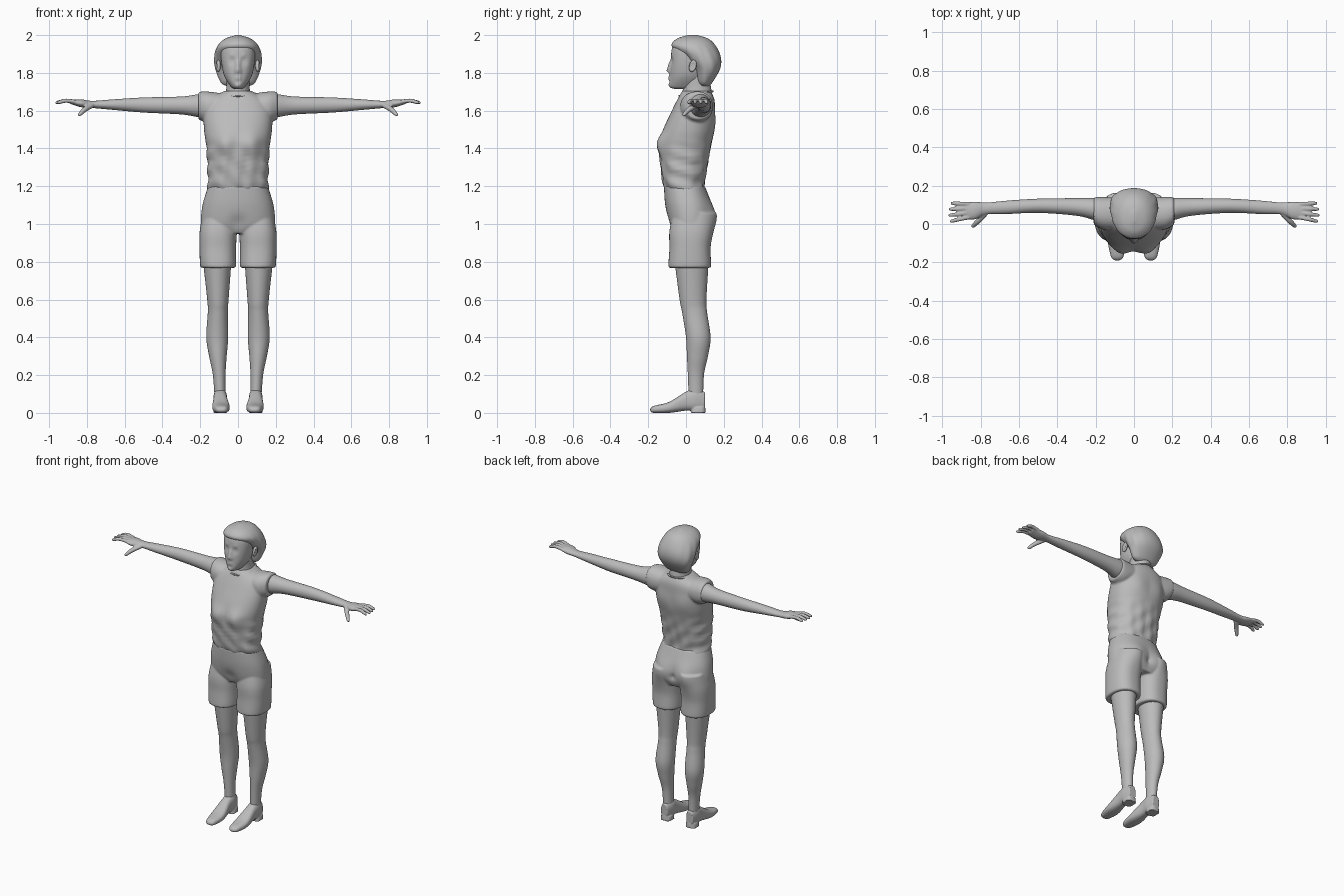
import bpy, bmesh, math
from mathutils import Vector

cube = bpy.data.objects.get("Cube")
if cube:
    bpy.data.objects.remove(cube, do_unlink=True)

grey = bpy.data.materials.new("plain_grey")
grey.use_nodes = True
grey.diffuse_color = (.5, .5, .5, 1)
grey.node_tree.nodes["Principled BSDF"].inputs["Base Color"].default_value = grey.diffuse_color


def spline(rows, steps):
    """Catmull-Rom interpolation through rows of numbers."""
    result = []
    for i in range(len(rows) - 1):
        before, start, end, after = rows[max(i - 1, 0)], rows[i], rows[i + 1], rows[min(i + 2, len(rows) - 1)]
        for step in range(steps):
            t = step / steps
            result.append([b + t / 2 * (c - a + t * (2 * a - 5 * b + 4 * c - d + t * (3 * (b - c) + d - a)))
                           for a, b, c, d in zip(before, start, end, after)])
    return result + [list(rows[-1])]


def skin(bm, rings):
    """Bridge consecutive rings of points and cap both ends."""
    rings = [[bm.verts.new(point) for point in ring] for ring in rings]
    for low, high in zip(rings, rings[1:]):
        for k in range(len(low)):
            bm.faces.new((low[k - 1], low[k], high[k], high[k - 1]))
    bm.faces.new(rings[0])
    bm.faces.new(rings[-1])


def circle(count):
    return [(math.cos(math.tau * k / count), math.sin(math.tau * k / count)) for k in range(count)]


def loft(bm, axis, rows, power=2, segments=64, side=1):
    """Rows hold position along the axis, then low and high extents on the other two axes."""
    def bend(value):
        return math.copysign(abs(value) ** (2 / power), value)

    rings = []
    for t, a_low, a_high, b_low, b_high in spline(rows, 8):
        ring = []
        for c, s in circle(segments):
            a = (a_low + a_high + (a_high - a_low) * bend(c)) / 2
            b = (b_low + b_high + (b_high - b_low) * bend(s)) / 2
            x, y, z = {"x": (t, a, b), "y": (a, t, b), "z": (a, b, t)}[axis]
            ring.append((x * side, y, z))
        rings.append(ring)
    skin(bm, rings)


def symmetric(rows):
    """Rows of height, half width, front and back."""
    return [(z, -width, width, front, back) for z, width, front, back in rows]


def tube(bm, rows):
    """Rounded tube through rows of x, y, z and radius."""
    points = spline(rows, 5)
    rings = []
    for i, (x, y, z, radius) in enumerate(points):
        ahead, behind = points[min(i + 1, len(points) - 1)], points[max(i - 1, 0)]
        along = (Vector(ahead[:3]) - Vector(behind[:3])).normalized()
        across = along.cross(Vector((0, 0, 1))).normalized()
        up = along.cross(across)
        rings.append([Vector((x, y, z)) + radius * (across * c + up * s) for c, s in circle(14)])
    skin(bm, rings)


def sculpt(bm, x, y, z, radius, push):
    """Soft brush on both sides, pushing along y."""
    for vert in bm.verts:
        offset = Vector((abs(vert.co.x) - x, vert.co.y - y, vert.co.z - z))
        vert.co.y += push * math.exp(-offset.length_squared / radius ** 2)


def clamp(value):
    return min(1, max(0, value))


def finish(name, bm, voxel=0, mirror=False):
    bmesh.ops.recalc_face_normals(bm, faces=bm.faces)
    for face in bm.faces:
        face.smooth = True
    mesh = bpy.data.meshes.new(name)
    bm.to_mesh(mesh)
    bm.free()
    mesh.materials.append(grey)
    part = bpy.data.objects.new(name, mesh)
    bpy.context.collection.objects.link(part)
    if voxel:
        blend = part.modifiers.new("blend", "REMESH")
        blend.mode, blend.voxel_size, blend.use_smooth_shade = "VOXEL", voxel, True
        soften = part.modifiers.new("soften", "SMOOTH")
        soften.factor, soften.iterations = .5, 3
    if mirror:
        part.modifiers.new("mirror", "MIRROR").use_mirror_merge = False


# Face, with nose, eyes, brows, lips and chin brushed in
bm = bmesh.new()
loft(bm, "z", symmetric([(1.715, .02, -.06, .05), (1.73, .04, -.085, .07), (1.79, .075, -.085, .1),
                         (1.88, .09, -.08, .1), (1.94, .085, -.07, .1), (1.97, .06, -.03, .1)]), 2.2, 120)
face_front = -.085
for height, push in ((1.85, -.01), (1.83, -.01), (1.813, -.018)):
    sculpt(bm, 0, face_front, height, .013, push)
sculpt(bm, .012, face_front, 1.808, .009, -.007)
sculpt(bm, .034, face_front, 1.863, .018, .014)
sculpt(bm, .034, -.07, 1.862, .01, -.006)
sculpt(bm, .035, face_front, 1.89, .015, -.005)
for height in (1.782, 1.767):
    sculpt(bm, .008, face_front, height, .01, -.006)
sculpt(bm, 0, face_front, 1.753, .01, .005)
sculpt(bm, 0, face_front, 1.735, .02, -.006)
finish("face", bm)

# Bobbed hair swept back behind the ears, with shallow combed strands
bm = bmesh.new()
loft(bm, "z", symmetric([(1.73, .06, .08, .12), (1.75, .09, .06, .14), (1.82, .12, .04, .18),
                         (1.88, .125, -.01, .185), (1.94, .11, -.075, .16), (1.98, .07, -.05, .12),
                         (2, .01, .01, .06)]), 2.1)
for vert in bm.verts:
    x, y, z = vert.co
    strand = math.sin(14 * math.atan2(y - .06, abs(x)) + 30 * z) * clamp(15 * (1.97 - z))
    vert.co.x *= 1 + .015 * strand
finish("hair", bm)

# Ears
bm = bmesh.new()
bmesh.ops.create_uvsphere(bm, u_segments=20, v_segments=14, radius=1)
for vert in bm.verts:
    x, y, z = vert.co
    dish = .5 if x > .75 else 1
    vert.co = (.104 + .013 * x * dish, .036 + .02 * y + .006 * z, 1.837 + .032 * z)
finish("ears", bm, mirror=True)

# Neck
bm = bmesh.new()
loft(bm, "z", symmetric([(1.62, .09, -.04, .13), (1.7, .064, -.018, .135), (1.79, .06, -.02, .12)]))
finish("neck", bm)

# Shirt: torso blended with short shoulder sleeves
bm = bmesh.new()
loft(bm, "z", symmetric([(1.18, .16, -.11, .1), (1.23, .16, -.125, .1), (1.4, .167, -.14, .13),
                         (1.5, .18, -.12, .15), (1.6, .18, -.075, .153), (1.66, .15, -.045, .15),
                         (1.705, .07, -.02, .13)]), 2.3)
for side in (1, -1):
    loft(bm, "x", [(.04, -.02, .13, 1.58, 1.685), (.15, -.03, .14, 1.54, 1.7), (.2, -.01, .14, 1.55, 1.7),
                   (.21, 0, .13, 1.56, 1.69)], 2.2, side=side)
sculpt(bm, .075, -.14, 1.43, .055, -.024)
sculpt(bm, .08, .14, 1.54, .06, .008)
for vert in bm.verts:
    x, y, z = vert.co
    if abs(x) < .2:
        below_chest = clamp(8 * (1.46 - z))
        fold = math.sin(70 * x + 22 * z) * math.sin(34 * z - 16 * x)
        vert.co.y += .005 * fold * below_chest
        vert.co.x += .03 * x * math.sin(75 * z + 20 * y) * below_chest
finish("shirt", bm, .0065)

# Shirt collar
bm = bmesh.new()
tube(bm, [(.077 * c, .053 + .089 * s, 1.69 + .012 * s, .005) for c, s in circle(24) + circle(1)])
finish("collar", bm)

# Shorts: hips blended with two wide legs
bm = bmesh.new()
loft(bm, "z", symmetric([(.95, .185, -.06, .125), (1, .197, -.09, .14), (1.1, .188, -.11, .135),
                         (1.2, .158, -.117, .1)]), 2.3)
for side in (1, -1):
    loft(bm, "z", [(.768, .02, .19, -.085, .125), (.78, .01, .2, -.093, .133), (.87, .01, .204, -.088, .13),
                   (.96, .007, .203, -.088, .14), (1.06, .004, .185, -.07, .14)], 2.4, side=side)
sculpt(bm, .085, .15, 1.04, .07, .024)
sculpt(bm, 0, .15, 1.02, .02, -.012)
sculpt(bm, 0, -.1, 1, .045, .014)
finish("shorts", bm, .006)

# Bare legs
bm = bmesh.new()
loft(bm, "z", [(.05, .065, .122, .015, .09), (.2, .066, .133, .01, .095), (.3, .06, .153, .005, .116),
               (.4, .052, .168, 0, .13), (.53, .054, .16, -.02, .112), (.6, .05, .163, -.034, .108),
               (.8, .035, .185, -.06, .12)])
finish("legs", bm, mirror=True)

# Slip-on shoes with a low heel
bm = bmesh.new()
loft(bm, "y", [(-.19, .075, .1, .01, .02), (-.17, .055, .12, 0, .037), (-.09, .044, .136, 0, .058),
               (0, .057, .13, .012, .112), (.05, .058, .13, .012, .128), (.1, .07, .12, .015, .11)], 2.5)
loft(bm, "z", [(0, .056, .132, .025, .104), (.03, .06, .128, .03, .102)], 2.8)
finish("shoes", bm, .004, mirror=True)

# Arms with palm, four fanned fingers and a thumb
bm = bmesh.new()
loft(bm, "x", [(.12, 0, .13, 1.57, 1.685), (.2, .018, .136, 1.565, 1.688), (.3, .043, .135, 1.58, 1.675),
               (.5, .058, .132, 1.59, 1.67), (.66, .052, .122, 1.604, 1.66), (.77, .05, .112, 1.614, 1.652),
               (.83, .024, .116, 1.618, 1.66), (.89, .028, .11, 1.637, 1.658)])
for finger in range(4):
    root = .035 + .023 * finger
    tip = .015 + .031 * finger
    reach = .97 - .008 * abs(finger - 1.3)
    tube(bm, [(.86, root, 1.646, .011), (.91, (root + tip) / 2, 1.653, .011),
              (reach - .01, tip, 1.643, .009), (reach, tip, 1.641, .004)])
tube(bm, [(.775, .055, 1.627, .014), (.81, .018, 1.607, .014), (.838, -.01, 1.58, .01),
          (.843, -.016, 1.574, .005)])
finish("arms", bm, .0045, mirror=True)
